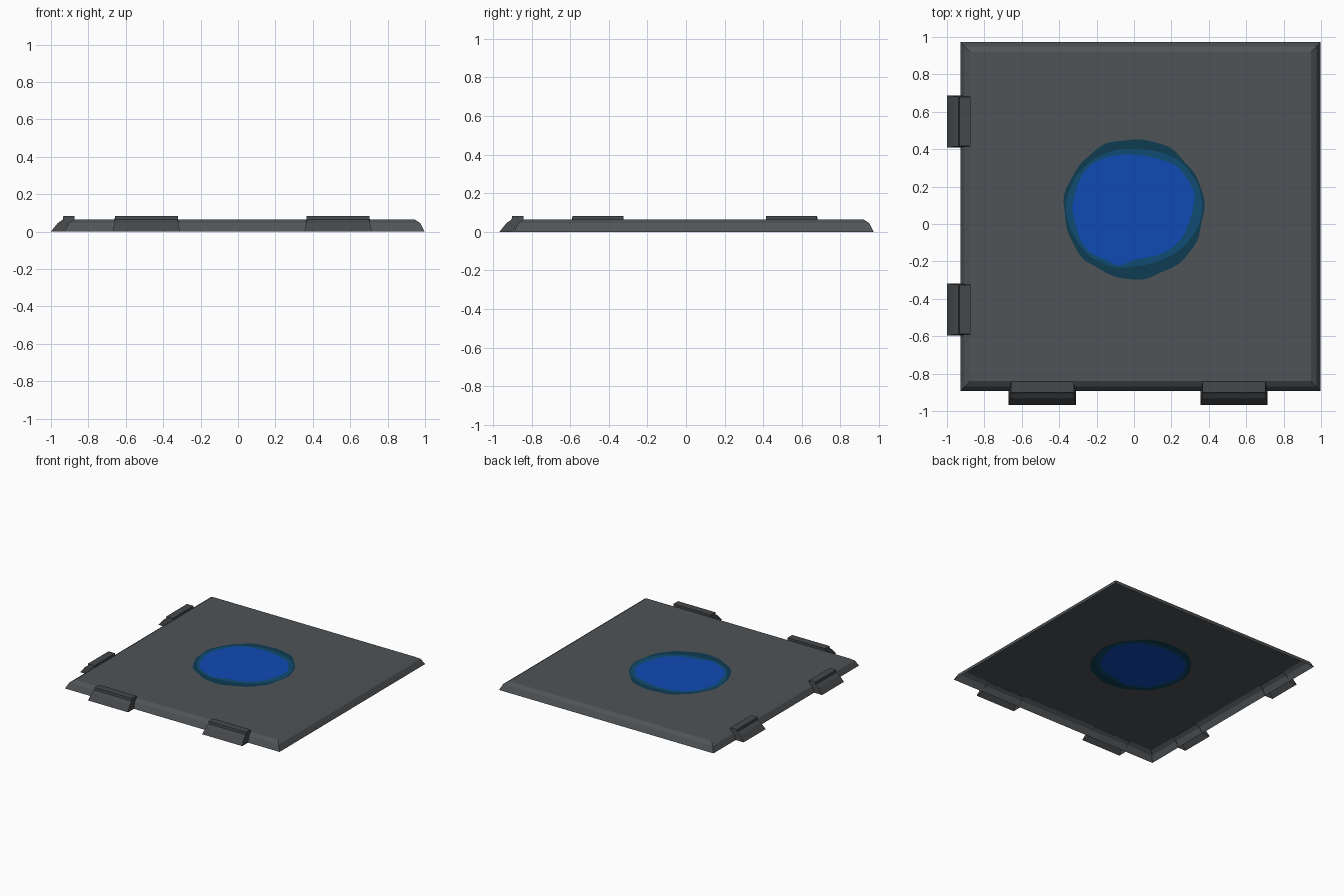
import bpy, bmesh, math

if "Cube" in bpy.data.objects:
    bpy.data.objects.remove(bpy.data.objects["Cube"])


def material(name, rgb):
    m = bpy.data.materials.new(name)
    m.diffuse_color = (*rgb, 1)
    m.use_nodes = True
    m.node_tree.nodes["Principled BSDF"].inputs["Base Color"].default_value = m.diffuse_color
    return m


GREY = material("slate grey", (0.080, 0.088, 0.094))
DARK = material("dark grey", (0.060, 0.065, 0.070))
TEAL = material("deep teal", (0.004, 0.046, 0.085))
MID = material("sea blue", (0.005, 0.072, 0.175))
BLUE = material("bright blue", (0.005, 0.068, 0.460))


def make_object(name, bm, mats):
    mesh = bpy.data.meshes.new(name)
    bm.to_mesh(mesh)
    bm.free()
    for m in mats:
        mesh.materials.append(m)
    ob = bpy.data.objects.new(name, mesh)
    bpy.context.collection.objects.link(ob)
    return ob


# Open-bottomed plate: painted pool in the middle, flat top, two-step sloped rim
CX, CY, TOP = 0.0, 0.08, 0.065
X0, X1, Y0, Y1 = -0.875, 0.945, -0.84, 0.92      # flat top rectangle
corners = [math.atan2(y - CY, x - CX) % math.tau for x in (X0, X1) for y in (Y0, Y1)]
angles = sorted([i * math.tau / 64 for i in range(64)] + corners)

# pool radii at even angle steps, counter-clockwise from +x
R_BLUE = [0.315, 0.335, 0.325, 0.325, 0.30, 0.29, 0.29, 0.30, 0.315, 0.33, 0.33, 0.325,
          0.33, 0.32, 0.33, 0.33, 0.31, 0.315, 0.27, 0.265, 0.28, 0.29, 0.30, 0.30]
R_MID = [0.365, 0.365, 0.36, 0.355, 0.34, 0.325, 0.32, 0.33, 0.335, 0.345, 0.355, 0.36,
         0.365, 0.355, 0.35, 0.345, 0.335, 0.325, 0.305, 0.305, 0.31, 0.325, 0.34, 0.355]


def radius(table, a):
    t = a / math.tau * len(table)
    i = int(t)
    return table[i % len(table)] * (1 - t + i) + table[(i + 1) % len(table)] * (t - i)


def blob(fn):
    return [(CX + fn(a) * math.cos(a), CY + fn(a) * math.sin(a), TOP) for a in angles]


def rectangle(grow, z):
    pts = []
    for a in angles:
        c, s = math.cos(a), math.sin(a)
        tx = ((X1 if c > 0 else X0) - CX) / c if abs(c) > 1e-9 else 9
        ty = ((Y1 if s > 0 else Y0) - CY) / s if abs(s) > 1e-9 else 9
        x, y = CX + min(tx, ty) * c, CY + min(tx, ty) * s
        mx, my, hx, hy = (X0 + X1) / 2, (Y0 + Y1) / 2, (X1 - X0) / 2, (Y1 - Y0) / 2
        pts.append((mx + (x - mx) * (hx + grow) / hx, my + (y - my) * (hy + grow) / hy, z))
    return pts


def edge_radius(a):
    return 0.375 + 0.004 * math.sin(7 * a) + 0.003 * math.sin(13 * a + 1)


bm = bmesh.new()
rings = [blob(lambda a: radius(R_BLUE, a)), blob(lambda a: radius(R_MID, a)),
         blob(edge_radius), rectangle(0, TOP), rectangle(0.03, 0.045), rectangle(0.053, 0)]
ring_mats = [1, 2, 3, 3, 3]
rings = [[bm.verts.new(p) for p in r] for r in rings]
bm.faces.new(rings[0]).material_index = 0
for inner, outer, mat in zip(rings, rings[1:], ring_mats):
    for i in range(len(angles)):
        j = (i + 1) % len(angles)
        bm.faces.new((inner[i], outer[i], outer[j], inner[j])).material_index = mat
make_object("plate", bm, [BLUE, MID, TEAL, GREY])

# Clip profile: distance inward from the outer edge, height
PROFILE = [(0, 0), (0.036, 0.045), (0.063, 0.064), (0.066, 0.083), (0.125, 0.083), (0.125, 0.062)]
INNER = [(0.10, 0.045), (0.073, 0)]               # follows the plate rim


def clip(name, centre, half, flare, place):
    """place maps (along, inward, z) to a world position."""
    bm = bmesh.new()
    ends = []
    for side in (-1, 1):
        ends.append([bm.verts.new(place(centre + side * (half + flare * max(0, 1 - z / 0.064)), d, z))
                     for d, z in PROFILE + INNER])
    n = len(PROFILE)
    for i in range(n - 1):
        bm.faces.new((ends[0][i], ends[1][i], ends[1][i + 1], ends[0][i + 1]))
    for e in ends:
        bm.faces.new(e)
    bmesh.ops.recalc_face_normals(bm, faces=bm.faces)
    # open shell: make the top face point up
    bm.faces.ensure_lookup_table()
    if bm.faces[3].normal.z < 0:
        bmesh.ops.reverse_faces(bm, faces=bm.faces)
    make_object(name, bm, [DARK])


# Two clips on the front edge, two on the left edge
for i, x in enumerate((-0.49, 0.535)):
    clip(f"front_clip_{i + 1}", x, 0.168, 0.012, lambda a, d, z: (a, -0.967 + d, z))
for i, y in enumerate((-0.457, 0.548)):
    clip(f"left_clip_{i + 1}", y, 0.132, 0.008, lambda a, d, z: (-1 + d, a, z))
